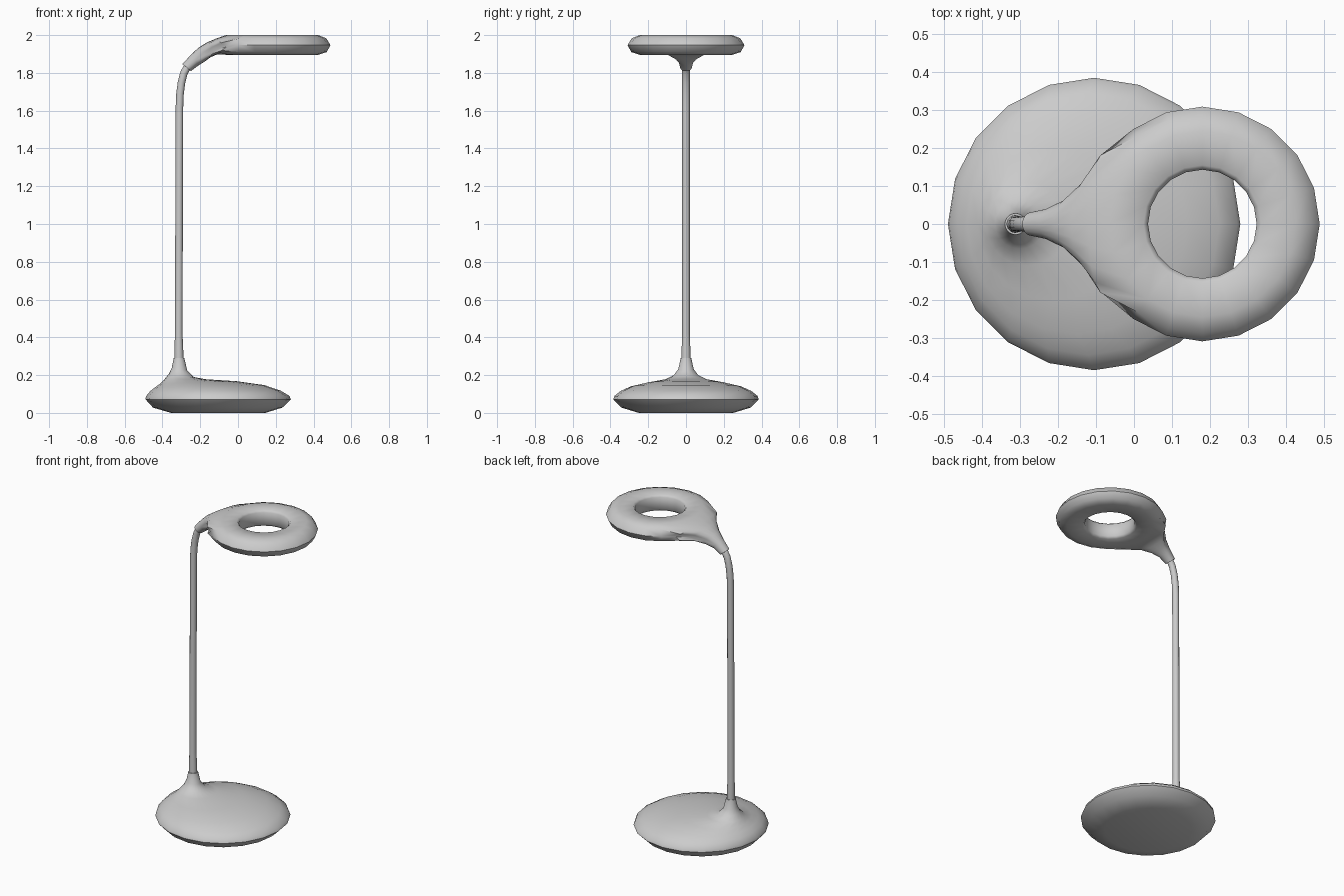
import bpy, bmesh
from math import sin, cos, pi

if "Cube" in bpy.data.objects:
    bpy.data.objects.remove(bpy.data.objects["Cube"])

N = 20


def finish(name, bm, angle=50):
    loose = [v for v in bm.verts if not v.link_faces]
    bmesh.ops.delete(bm, geom=loose, context='VERTS')
    bmesh.ops.recalc_face_normals(bm, faces=bm.faces)
    me = bpy.data.meshes.new(name)
    bm.to_mesh(me)
    bm.free()
    ob = bpy.data.objects.new(name, me)
    bpy.context.collection.objects.link(ob)
    bpy.ops.object.select_all(action='DESELECT')
    ob.select_set(True)
    bpy.context.view_layer.objects.active = ob
    bpy.ops.object.shade_smooth_by_angle(angle=angle * pi / 180)
    return ob


def bridge(bm, a, b):
    for i in range(N):
        j = (i + 1) % N
        bm.faces.new((a[i], a[j], b[j], b[i]))


# Base: off-centre rings (x left, z left, x right, z right) rising into a socket
bm = bmesh.new()
rings = []
for xl, zl, xr, zr in [
        (-.355, 0, .145, 0), (-.45, .028, .235, .028), (-.49, .072, .28, .072),
        (-.487, .088, .272, .09), (-.465, .115, .225, .118),
        (-.44, .135, .14, .147), (-.412, .155, -.01, .168),
        (-.39, .178, -.17, .178), (-.366, .207, -.235, .19),
        (-.35, .24, -.269, .225), (-.34, .29, -.284, .29)]:
    c, r = (xl + xr) / 2, (xr - xl) / 2
    rings.append([bm.verts.new((c + r * cos(a), r * sin(a),
                                (zl + zr) / 2 + (zr - zl) / 2 * cos(a)))
                  for a in (2 * pi * i / N for i in range(N))])
for a, b in zip(rings, rings[1:]):
    bridge(bm, a, b)
bm.faces.new(rings[0])
bm.faces.new(rings[-1])
finish("base", bm)

# Stem: round tube bent over at the top
cu = bpy.data.curves.new("stem", 'CURVE')
cu.dimensions = '3D'
cu.bevel_depth = .02
cu.bevel_resolution = 4
cu.use_fill_caps = True
path = [(-.312, .25, 1.2), (-.313, .34, 1.15), (-.314, .42, 1), (-.312, 1.0, 1),
        (-.31, 1.62, 1), (-.307, 1.69, 1), (-.299, 1.75, 1),
        (-.286, 1.8, 1), (-.268, 1.832, 1), (-.245, 1.855, 1)]
sp = cu.splines.new('POLY')
sp.points.add(len(path) - 1)
for p, (x, z, r) in zip(sp.points, path):
    p.co = (x, 0, z, 1)
    p.radius = r
stem = bpy.data.objects.new("stem", cu)
bpy.context.collection.objects.link(stem)
bpy.ops.object.select_all(action='DESELECT')
stem.select_set(True)
bpy.context.view_layer.objects.active = stem
bpy.ops.object.convert(target='MESH')
bpy.ops.object.shade_smooth_by_angle(angle=50 * pi / 180)

# Lamp head: revolved ring, left open at the back between slices 7 and 13
bm = bmesh.new()
prof = [(.143, 1.91), (.143, 1.985), (.155, 1.998), (.245, 2.0), (.288, 1.983),
        (.309, 1.947), (.29, 1.91), (.245, 1.896), (.155, 1.897)]
P = len(prof)
s = [[bm.verts.new((.18 + r * cos(2 * pi * i / N), r * sin(2 * pi * i / N), z))
      for r, z in prof] for i in range(N)]
for i in range(N):
    for j in range(P):
        if 7 <= i <= 12 and 3 <= j <= 6:
            continue
        k, m = (i + 1) % N, (j + 1) % P
        bm.faces.new((s[i][j], s[k][j], s[k][m], s[i][m]))

# Neck of the head: lofted from the opening down to a small collar
loop = ([s[7][5], s[7][4]] + [s[i][3] for i in range(7, 14)]
        + [s[13][4], s[13][5], s[13][6]]
        + [s[i][7] for i in range(13, 6, -1)] + [s[7][6]])
# x at sides, x at middle, centre z, half width, half height, tilt, squareness
for xe, xm, zc, w, t, tilt, q in [
        (-.06, -.115, 1.939, .19, .041, .005, .6),
        (-.11, -.155, 1.922, .118, .039, .01, .7),
        (-.17, -.195, 1.895, .066, .037, .016, .85),
        (-.225, -.23, 1.867, .041, .028, .02, 1),
        (-.27, -.272, 1.828, .031, .019, .022, 1)]:
    row = []
    for i in range(N):
        sn = sin(2 * pi * i / N)
        h = abs(sn) ** q
        sg = 1 if sn > 0 else -1
        row.append(bm.verts.new((xe + (xm - xe) * h - tilt * sn,
                                 w * cos(2 * pi * i / N), zc + t * h * sg)))
    bridge(bm, loop, row)
    loop = row
bm.faces.new(loop)
finish("lamp_head", bm)
